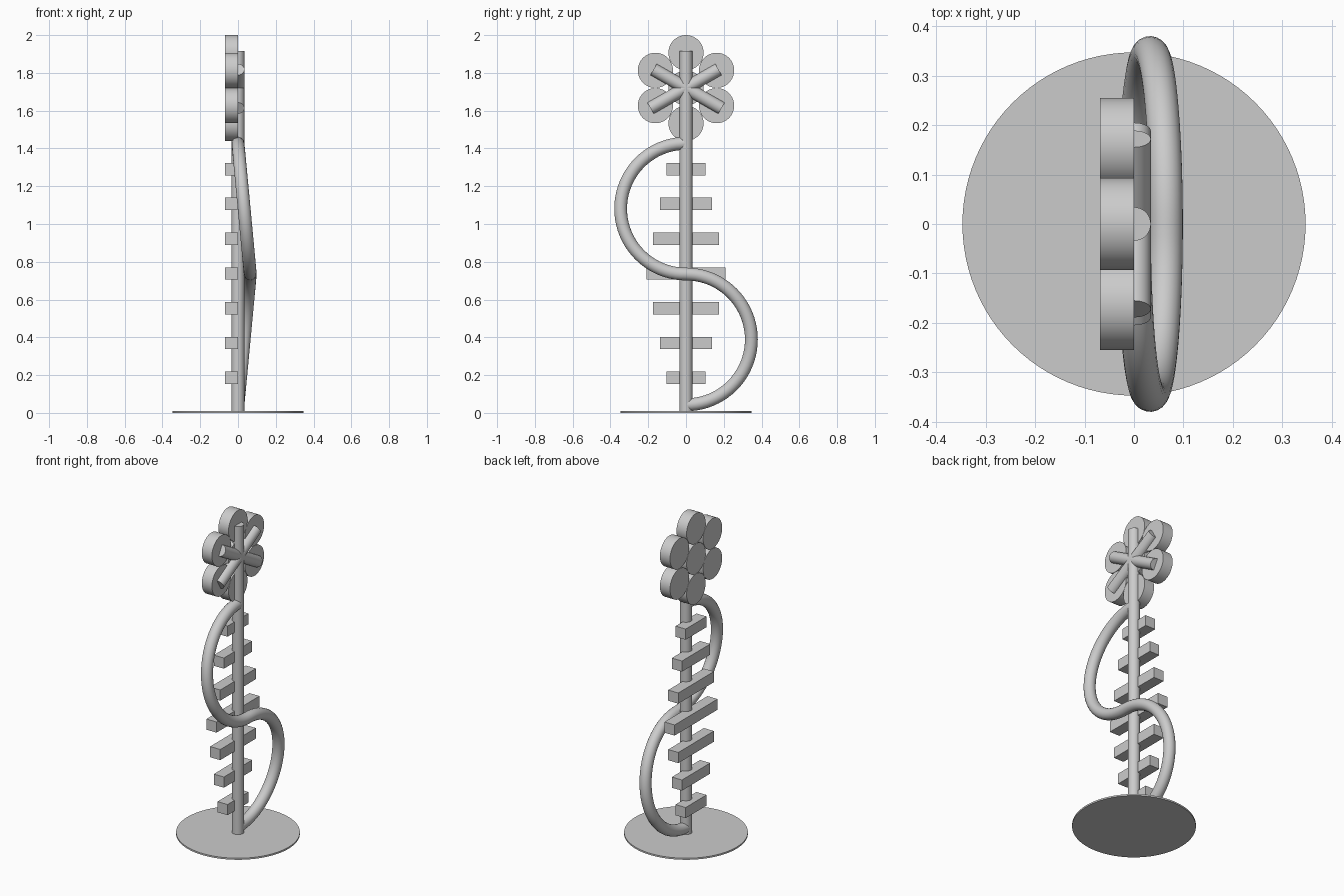
import bpy
from math import sin, cos, pi, radians
from mathutils import Vector

cube = bpy.data.objects.get("Cube")
if cube:
    bpy.data.objects.remove(cube, do_unlink=True)

grey = bpy.data.materials.new("plain_grey")
grey.use_nodes = True
colour = (0.6, 0.6, 0.6, 1)
grey.diffuse_color = colour
grey.node_tree.nodes["Principled BSDF"].inputs["Base Color"].default_value = colour

ROD = 0.034      # radius of pole, spokes and tube
DEPTH = 0.069    # thickness of petals and rungs


def finish(name, smooth=True):
    ob = bpy.context.object
    ob.name = name
    ob.data.materials.clear()
    ob.data.materials.append(grey)
    if smooth:
        bpy.ops.object.shade_smooth_by_angle(angle=radians(35))
    return ob


def cylinder(name, start, end, radius, sides=64):
    a, b = Vector(start), Vector(end)
    bpy.ops.mesh.primitive_cylinder_add(
        vertices=sides, radius=radius, depth=(b - a).length, location=(a + b) / 2,
        rotation=(b - a).to_track_quat('Z', 'Y').to_euler())
    return finish(name)


# Base plate and pole
cylinder("base_plate", (0, 0, 0), (0, 0, 0.01), 0.347, 96)
cylinder("pole", (0, 0, 0), (0, 0, 1.915), ROD)

# Flower head: a centre disc ringed by six petals
HUB = 1.72
cylinder("flower_centre", (-DEPTH, 0, HUB), (0, 0, HUB), 0.093)
for i in range(6):
    a = radians(30 + 60 * i)
    y, z = 0.187 * cos(a), HUB + 0.187 * sin(a)
    cylinder(f"petal_{i + 1}", (-DEPTH, y, z), (0, y, z), 0.093)

# Crossed spokes behind the petals
for side, name in ((1, "left_spoke"), (-1, "right_spoke")):
    cylinder(name, (0, side * 0.172, 1.818), (0, -side * 0.188, 1.613), ROD)

# Rungs, widest in the middle
for i in range(7):
    half = 0.21 - 0.036 * abs(i - 3)
    bpy.ops.mesh.primitive_cube_add(size=1, location=(-DEPTH / 2, 0, 0.738 + 0.184 * (i - 3)))
    bpy.context.object.scale = (DEPTH, 2 * half, 0.066)
    bpy.ops.object.transform_apply(location=False, rotation=False, scale=True)
    finish(f"rung_{i + 1}", False)

# S-shaped tube: two half rings leaning out to meet in the middle
MID, R, STEPS = 0.735, 0.346, 40
path = []
for side in (-1, 1):
    for i in range(STEPS + 1):
        if side == 1 and i == 0:
            continue
        a = pi * i / STEPS
        z = MID - side * R + R * cos(a)
        lean = 0.065 * (1 - abs(z - MID) / (2 * R))
        path.append((lean, side * R * sin(a), z))
curve = bpy.data.curves.new("s_tube", 'CURVE')
curve.dimensions = '3D'
curve.bevel_depth = ROD
curve.bevel_resolution = 8
curve.use_fill_caps = True
spline = curve.splines.new('POLY')
spline.points.add(len(path) - 1)
for point, co in zip(spline.points, path):
    point.co = (*co, 1)
tube = bpy.data.objects.new("s_tube", curve)
bpy.context.collection.objects.link(tube)
bpy.ops.object.select_all(action='DESELECT')
tube.select_set(True)
bpy.context.view_layer.objects.active = tube
bpy.ops.object.convert(target='MESH')
finish("s_tube")
